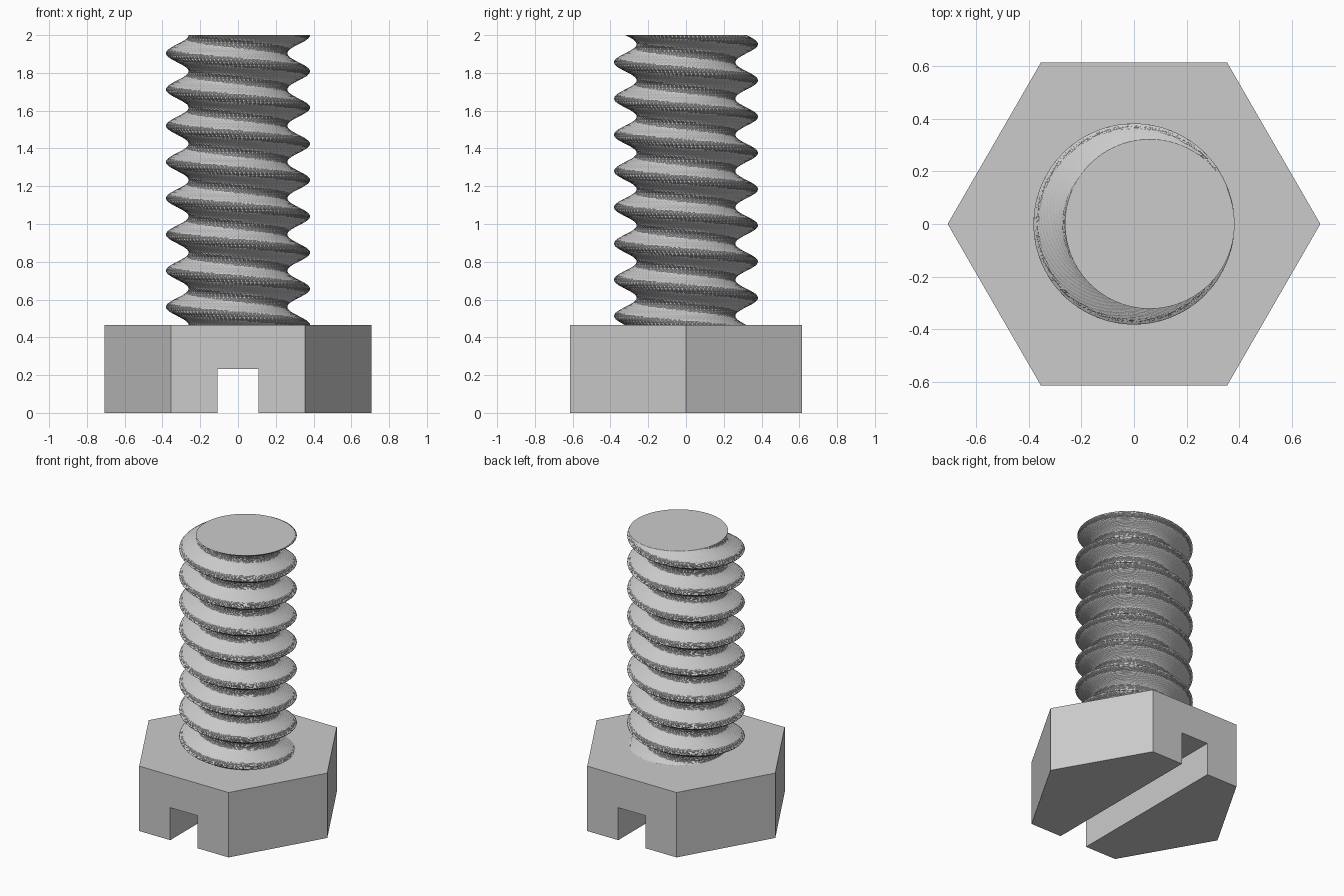
import bpy
import bmesh
from math import cos, sin, pi
from mathutils import Matrix, Vector

cube = bpy.data.objects.get("Cube")
if cube:
    bpy.data.objects.remove(cube, do_unlink=True)

HEAD_RADIUS, HEAD_HEIGHT = 0.708, 0.465
SLOT_WIDTH, SLOT_DEPTH = 0.216, 0.233
TOP = 2.0
CORE_RADIUS, OFFSET = 0.322, 0.06
PITCH = (TOP - HEAD_HEIGHT) / 8
TURNS, STEPS, SEGMENTS = 8.2, 30, 90

# Plain grey material
grey = bpy.data.materials.new("plain_grey")
grey.use_nodes = True
colour = (0.6, 0.6, 0.6, 1)
grey.diffuse_color = colour
grey.node_tree.nodes["Principled BSDF"].inputs["Base Color"].default_value = colour


def make_object(name, bm):
    bmesh.ops.recalc_face_normals(bm, faces=bm.faces)
    mesh = bpy.data.meshes.new(name)
    bm.to_mesh(mesh)
    bm.free()
    mesh.materials.append(grey)
    obj = bpy.data.objects.new(name, mesh)
    bpy.context.collection.objects.link(obj)
    return obj


def circle(radius, count, centre=0):
    return [Vector((centre + radius * cos(2 * pi * i / count),
                    radius * sin(2 * pi * i / count), 0)) for i in range(count)]


# Hexagonal head
bm = bmesh.new()
base = bm.faces.new([bm.verts.new(p) for p in circle(HEAD_RADIUS, 6)])
raised = bmesh.ops.extrude_face_region(bm, geom=[base], use_keep_orig=True)["geom"]
bmesh.ops.translate(bm, vec=(0, 0, HEAD_HEIGHT),
                    verts=[g for g in raised if isinstance(g, bmesh.types.BMVert)])
head = make_object("hex_head", bm)

# Driver slot cut through the underside from front to back
bm = bmesh.new()
bmesh.ops.create_cube(bm, size=1)
bmesh.ops.scale(bm, vec=(SLOT_WIDTH, 2, SLOT_DEPTH * 2), verts=bm.verts)
cutter = make_object("slot_cutter", bm)
cutter.hide_render = True
cut = head.modifiers.new("slot", 'BOOLEAN')
cut.operation = 'DIFFERENCE'
cut.solver = 'EXACT'
cut.object = cutter
bpy.context.view_layer.objects.active = head
bpy.ops.object.modifier_apply(modifier=cut.name)
bpy.data.objects.remove(cutter, do_unlink=True)

# Threaded shank: an off-centre circle twisted about the axis, down into the head
bm = bmesh.new()
outline = circle(CORE_RADIUS, SEGMENTS, OFFSET)
rings = []
for k in range(round(TURNS * STEPS) + 1):
    turn = k / STEPS
    twist = Matrix.Translation((0, 0, TOP - PITCH * turn)) @ Matrix.Rotation(2 * pi * turn, 4, 'Z')
    rings.append([bm.verts.new(twist @ p) for p in outline])

# Flat triangles between neighbouring rings, split along the shorter diagonal
for upper, lower in zip(rings, rings[1:]):
    for i in range(SEGMENTS):
        j = (i + 1) % SEGMENTS
        bm.faces.new((upper[i], lower[i], upper[j]))
        bm.faces.new((upper[j], lower[i], lower[j]))

# End caps
bm.faces.new(rings[0])
bm.faces.new(rings[-1])
make_object("threaded_shank", bm)
